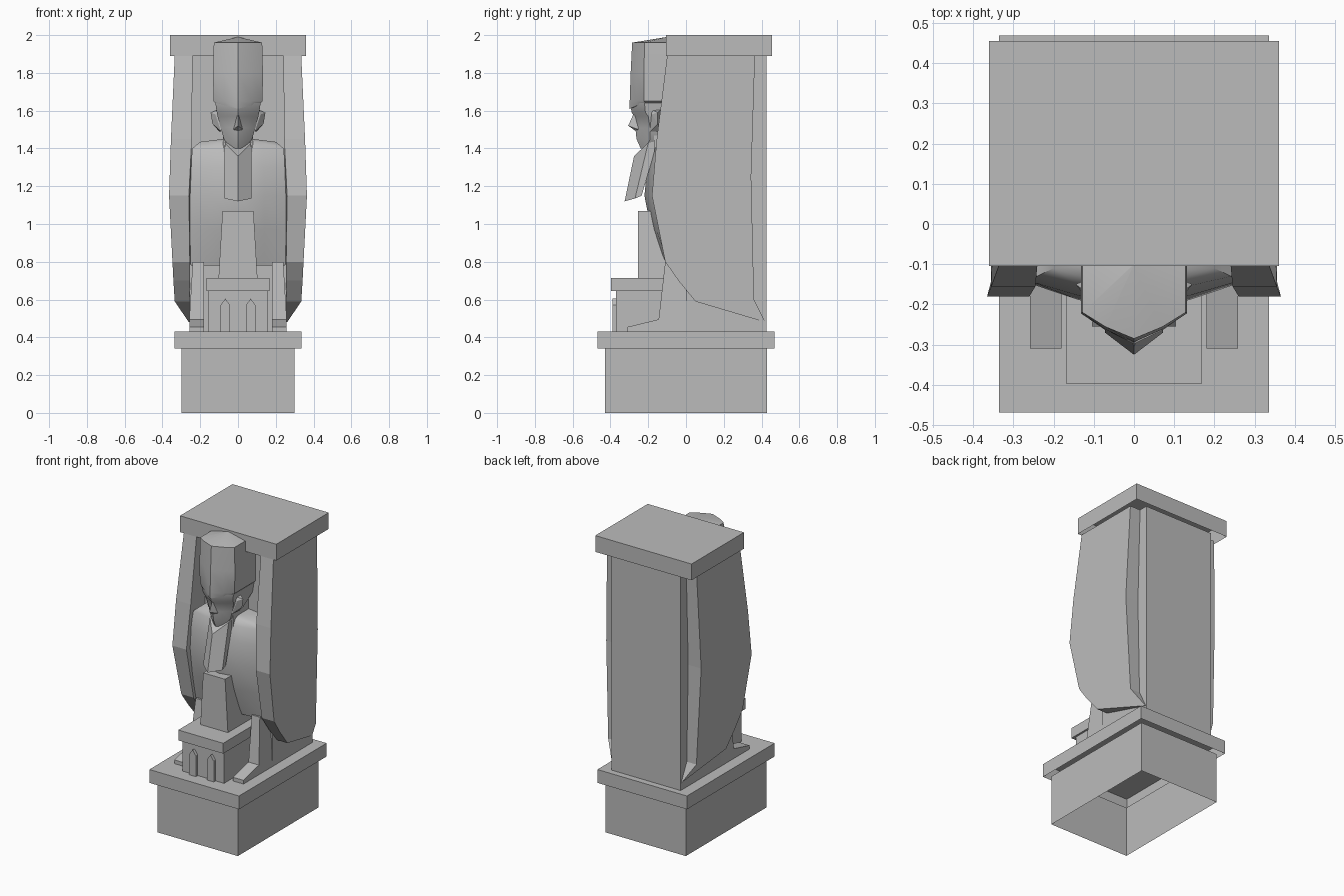
import bpy, bmesh

old = bpy.data.objects.get("Cube")
if old:
    bpy.data.objects.remove(old, do_unlink=True)

stone = bpy.data.materials.new("grey stone")
stone.use_nodes = True
COLOUR = (0.5, 0.5, 0.5, 1)
stone.diffuse_color = COLOUR
stone.node_tree.nodes["Principled BSDF"].inputs["Base Color"].default_value = COLOUR


def finish(name, bm, smooth=None):
    bmesh.ops.recalc_face_normals(bm, faces=bm.faces)
    mesh = bpy.data.meshes.new(name)
    bm.to_mesh(mesh)
    bm.free()
    mesh.materials.append(stone)
    ob = bpy.data.objects.new(name, mesh)
    bpy.context.scene.collection.objects.link(ob)
    if smooth:
        bpy.ops.object.select_all(action='DESELECT')
        ob.select_set(True)
        bpy.context.view_layer.objects.active = ob
        bpy.ops.object.shade_smooth_by_angle(angle=smooth)
    return ob


def loft(name, rings, caps=(True, True), smooth=None):
    """Skin a stack of closed rings with equal point counts."""
    bm = bmesh.new()
    rows = [[bm.verts.new(p) for p in ring] for ring in rings]
    n = len(rows[0])
    for a, b in zip(rows, rows[1:]):
        for i in range(n):
            j = (i + 1) % n
            bm.faces.new((a[i], a[j], b[j], b[i]))
    for row, cap in zip((rows[0], rows[-1]), caps):
        if cap:
            bm.faces.new(row)
    return finish(name, bm, smooth)


def rect(w, y0, y1, z, cx=0):
    return [(cx - w, y0, z), (cx + w, y0, z), (cx + w, y1, z), (cx - w, y1, z)]


def box(name, w, y0, y1, z0, z1, cx=0, caps=(True, True)):
    return loft(name, [rect(w, y0, y1, z0, cx), rect(w, y0, y1, z1, cx)], caps)


def bow(z, w, side, front, back):
    """Plan outline with a bowed front and a flat back."""
    mid = side + (front - side) * 0.55
    half = [(w, back, z), (w, side, z), (w * 0.55, mid, z)]
    return half + [(0, front, z)] + [(-x, y, z) for x, y, z in reversed(half)]


def hull(name, pts, smooth=None):
    bm = bmesh.new()
    for p in pts:
        bm.verts.new(p)
    bmesh.ops.convex_hull(bm, input=bm.verts)
    bmesh.ops.dissolve_limit(bm, angle_limit=0.02, verts=bm.verts, edges=bm.edges)
    return finish(name, bm, smooth)


# Hollow plinth, ledge and roof slab
box("plinth", 0.30, -0.43, 0.43, 0, 0.34, caps=(False, False))
box("plinth_ledge", 0.335, -0.468, 0.468, 0.34, 0.43, caps=(False, True))
box("roof_slab", 0.36, -0.105, 0.455, 1.89, 2.0, caps=(False, True))

# Back pillar forming the niche wall
box("back_pillar", 0.258, 0.0, 0.425, 0.43, 1.89)

# Side wings: (y, z, outer x, inner x) around the outline
WING = [(-0.10, 1.89, 0.335, 0.24), (-0.155, 1.45, 0.355, 0.245),
        (-0.18, 1.15, 0.365, 0.26), (-0.11, 0.80, 0.347, 0.255),
        (-0.04, 0.70, 0.342, 0.255), (0.05, 0.59, 0.335, 0.255),
        (0.42, 0.48, 0.26, 0.25), (0.36, 0.60, 0.33, 0.25),
        (0.345, 1.25, 0.355, 0.25), (0.365, 1.89, 0.335, 0.25)]
for side, s in (("left", 1), ("right", -1)):
    loft(side + "_wing", [[(s * xo, y, z) for y, z, xo, xi in WING],
                          [(s * xi, y, z) for y, z, xo, xi in WING]])

    # Leg with a wedge-shaped foot
    LEG = [(-0.31, 0.43), (-0.31, 0.455), (-0.145, 0.495), (-0.11, 0.80),
           (0.02, 0.80), (0.02, 0.43)]
    loft(side + "_leg", [[(s * 0.18, y, z) for y, z in LEG],
                         [(s * (0.258 if z < 0.7 else 0.24), y, z) for y, z in LEG]])

    # Ear
    hull(side + "_ear", [(s * x, y, z) for x, y, z in (
        (0.09, -0.19, 1.49), (0.09, -0.19, 1.61), (0.10, -0.13, 1.61), (0.10, -0.13, 1.49),
        (0.145, -0.15, 1.59), (0.135, -0.15, 1.53), (0.12, -0.18, 1.58))])

    # Pointed arch plate on the desk front
    cx = 0.067 * s
    ARCH = [(-0.025, 0.43), (0.025, 0.43), (0.025, 0.57), (0, 0.605), (-0.025, 0.57)]
    loft(side + "_arch", [[(cx + x, y, z) for x, z in ARCH] for y in (-0.39, -0.36)])

# Desk and tapering block in front of the figure
box("desk_base", 0.155, -0.37, 0.0, 0.43, 0.645)
box("desk_top", 0.168, -0.398, 0.0, 0.645, 0.715)
loft("tapered_block", [rect(0.103, -0.255, 0.0, 0.715), rect(0.082, -0.255, -0.05, 1.07)])

# Torso
loft("torso", [bow(*r) for r in (
    (0.78, 0.25, -0.09, -0.105, 0.02), (0.97, 0.255, -0.125, -0.185, 0.02),
    (1.15, 0.253, -0.15, -0.22, 0.02), (1.30, 0.25, -0.145, -0.205, 0.02),
    (1.40, 0.242, -0.13, -0.175, 0.02), (1.435, 0.20, -0.11, -0.16, 0.02),
    (1.45, 0.08, -0.10, -0.14, 0.02))], smooth=0.7)
box("neck", 0.08, -0.17, 0.0, 1.38, 1.55)

# Face and nose
loft("face", [bow(*r) for r in (
    (1.40, 0.04, -0.21, -0.24, -0.12), (1.45, 0.075, -0.19, -0.262, -0.10),
    (1.51, 0.092, -0.19, -0.268, -0.05), (1.57, 0.108, -0.20, -0.27, 0.0),
    (1.59, 0.112, -0.215, -0.288, 0.0), (1.64, 0.12, -0.22, -0.295, 0.0))], smooth=0.7)
hull("nose", [(0, -0.306, 1.52), (0, -0.275, 1.59), (0.025, -0.25, 1.50),
              (-0.025, -0.25, 1.50), (0, -0.27, 1.495)])

# Tall hat with a low peak
hat = [bow(*r) for r in ((1.61, 0.118, -0.215, -0.298, 0.0), (1.65, 0.13, -0.222, -0.298, 0.0),
                         (1.80, 0.132, -0.222, -0.293, 0.0), (1.96, 0.128, -0.22, -0.285, 0.0))]
hat[0] = [(x, y, z + abs(x) * 0.25) for x, y, z in hat[0]]
hat.append([(x * 0.01, -0.10 + y * 0.01, 1.99) for x, y, z in hat[-1]])
loft("hat", hat, smooth=0.7)

# Ridged beard leaning forward
loft("beard", [
    [(0, -0.325, 1.12), (0.072, -0.27, 1.135), (0.072, -0.235, 1.15),
     (-0.072, -0.235, 1.15), (-0.072, -0.27, 1.135)],
    [(0, -0.275, 1.36), (0.07, -0.20, 1.43), (0.07, -0.15, 1.44),
     (-0.07, -0.15, 1.44), (-0.07, -0.20, 1.43)]])
